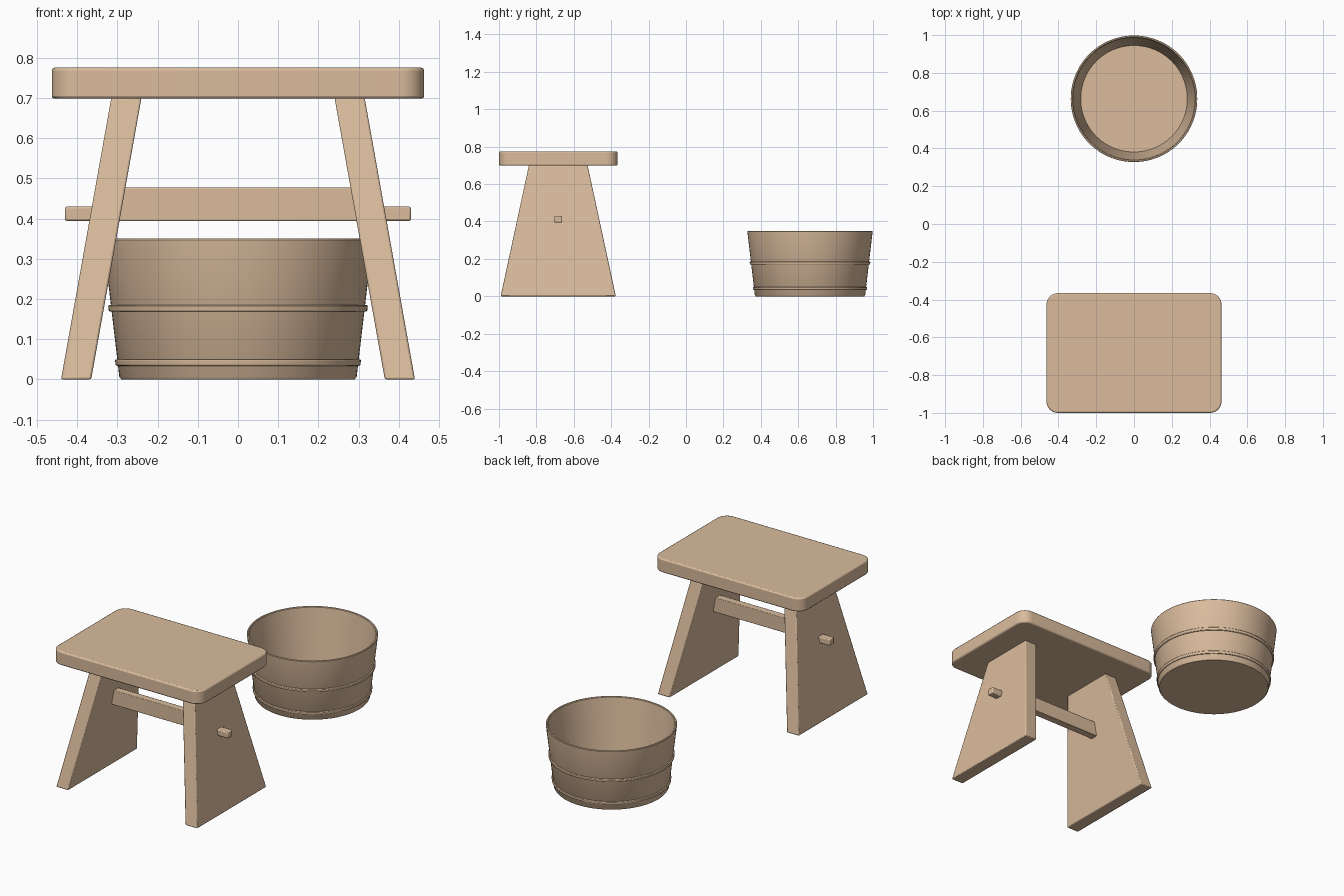
import bpy, bmesh, math

if "Cube" in bpy.data.objects:
    bpy.data.objects.remove(bpy.data.objects["Cube"])

STOOL_Y, TUB_Y = -0.683, 0.663

wood = bpy.data.materials.new("light wood")
wood.diffuse_color = (0.70, 0.50, 0.335, 1)
wood.use_nodes = True
wood.node_tree.nodes["Principled BSDF"].inputs["Base Color"].default_value = wood.diffuse_color


def make_object(name, bm, bevel=0.0, segments=2):
    bmesh.ops.recalc_face_normals(bm, faces=bm.faces)
    mesh = bpy.data.meshes.new(name)
    bm.to_mesh(mesh)
    bm.free()
    obj = bpy.data.objects.new(name, mesh)
    bpy.context.collection.objects.link(obj)
    mesh.materials.append(wood)
    if bevel:
        mod = obj.modifiers.new("soft edges", 'BEVEL')
        mod.width, mod.segments = bevel, segments
        mod.limit_method, mod.angle_limit = 'ANGLE', math.radians(30)
    bpy.ops.object.select_all(action='DESELECT')
    obj.select_set(True)
    bpy.context.view_layer.objects.active = obj
    bpy.ops.object.shade_smooth_by_angle(angle=math.radians(35))
    return obj


def prism(name, bottom, top, bevel, segments=2):
    """Join two matching outlines with side faces and caps."""
    bm = bmesh.new()
    lo = [bm.verts.new(p) for p in bottom]
    hi = [bm.verts.new(p) for p in top]
    bm.faces.new(lo)
    bm.faces.new(hi)
    n = len(lo)
    for i in range(n):
        j = (i + 1) % n
        bm.faces.new((lo[i], lo[j], hi[j], hi[i]))
    return make_object(name, bm, bevel, segments)


def rect(x0, x1, y0, y1, z):
    return [(x0, y0, z), (x1, y0, z), (x1, y1, z), (x0, y1, z)]


def lathe(name, profile, closed, bevel=0.0, steps=96):
    """Spin an (r, z) profile round the tub axis."""
    bm = bmesh.new()
    verts = [bm.verts.new((r, 0, z)) for r, z in profile]
    pairs = list(zip(verts, verts[1:]))
    if closed:
        pairs.append((verts[-1], verts[0]))
    edges = [bm.edges.new(p) for p in pairs]
    bmesh.ops.spin(bm, geom=verts + edges, cent=(0, 0, 0), axis=(0, 0, 1),
                   angle=math.tau, steps=steps, use_duplicate=False)
    bmesh.ops.remove_doubles(bm, verts=bm.verts, dist=0.0003)
    obj = make_object(name, bm, bevel)
    obj.location.y = TUB_Y
    return obj


# Seat: rounded rectangle slab
hx, hy, rad = 0.463, 0.317, 0.06
outline = []
for k, (sx, sy) in enumerate([(1, 1), (-1, 1), (-1, -1), (1, -1)]):
    for i in range(9):
        a = math.pi / 2 * (k + i / 8)
        outline.append((sx * (hx - rad) + rad * math.cos(a),
                        STOOL_Y + sy * (hy - rad) + rad * math.sin(a)))
prism("seat", [(x, y, 0.698) for x, y in outline],
      [(x, y, 0.775) for x, y in outline], 0.007)

# Legs: splayed, tapered boards
for side, s in (("left", -1), ("right", 1)):
    prism(side + "_leg",
          rect(s * 0.365, s * 0.440, STOOL_Y - 0.308, STOOL_Y + 0.308, 0),
          rect(s * 0.240, s * 0.315, STOOL_Y - 0.157, STOOL_Y + 0.157, 0.70), 0.005)

# Stretcher board between the legs, and its tenon passing through them
y0, y1 = STOOL_Y - 0.021, STOOL_Y + 0.021
prism("stretcher", rect(-0.320, 0.320, y0, y1, 0.394),
      rect(-0.305, 0.305, y0, y1, 0.477), 0.003)
prism("tenon", rect(-0.430, 0.430, y0, y1, 0.394),
      rect(-0.430, 0.430, y0, y1, 0.430), 0.005)

# Tub: tapered wall with a floor inside
lathe("tub", [(0, 0), (0.290, 0), (0.295, 0.006), (0.335, 0.347), (0.333, 0.350),
              (0.327, 0.350), (0.324, 0.347), (0.282, 0.025), (0, 0.025)], False)

# Hoops round the tub
for name, z, r in (("lower_hoop", 0.034, 0.305), ("upper_hoop", 0.169, 0.322)):
    lathe(name, [(r - 0.015, z), (r - 0.001, z), (r + 0.001, z + 0.016),
                 (r - 0.015, z + 0.016)], True, 0.003)
